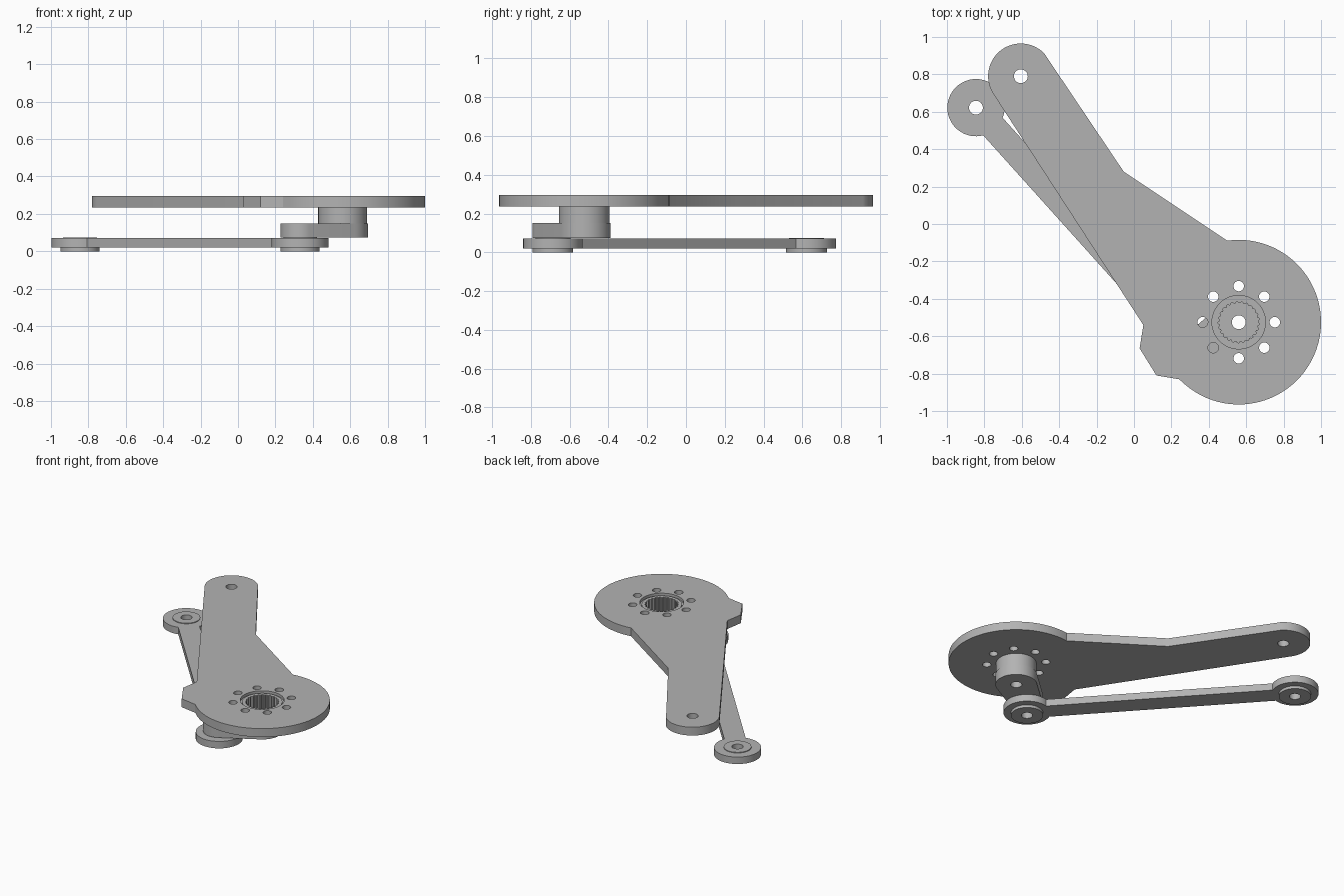
import bpy
import bmesh
from math import radians, cos, sin, atan2, asin, degrees, hypot

cube = bpy.data.objects.get("Cube")
if cube:
    bpy.data.objects.remove(cube, do_unlink=True)

grey = bpy.data.materials.new("plain grey")
grey.use_nodes = True
grey.diffuse_color = (0.45, 0.45, 0.45, 1)
grey.node_tree.nodes["Principled BSDF"].inputs["Base Color"].default_value = grey.diffuse_color

HUB = (0.56, -0.525)
CRANK_PIN = (0.332, -0.687)
LINK_PIN = (-0.845, 0.622)
ARM_TIP = (-0.605, 0.79)
BORE = 0.037


def arc(c, r, a0=0, a1=360, n=48):
    """Points along an arc; a full circle does not repeat its first point."""
    full = a1 - a0 == 360
    steps = n if full else n - 1
    return [(c[0] + r * cos(radians(a0 + (a1 - a0) * i / steps)),
             c[1] + r * sin(radians(a0 + (a1 - a0) * i / steps))) for i in range(n)]


def capsule(c0, r0, c1, r1):
    """Two circles joined by their outer tangents."""
    dx, dy = c1[0] - c0[0], c1[1] - c0[1]
    a = degrees(atan2(dy, dx))
    t = 90 + degrees(asin((r1 - r0) / hypot(dx, dy)))
    return arc(c0, r0, a + t, a + 360 - t, 32) + arc(c1, r1, a - t, a + t, 32)


def slab(name, z0, z1, *loops):
    """Extruded flat profile; the first loop is the outline, the rest are holes."""
    curve = bpy.data.curves.new(name, 'CURVE')
    curve.dimensions = '2D'
    curve.fill_mode = 'BOTH'
    curve.extrude = (z1 - z0) / 2
    for loop in loops:
        spline = curve.splines.new('POLY')
        spline.points.add(len(loop) - 1)
        for point, (x, y) in zip(spline.points, loop):
            point.co = (x, y, 0, 1)
        spline.use_cyclic_u = True
    temp = bpy.data.objects.new(name + " profile", curve)
    mesh = bpy.data.meshes.new_from_object(temp)
    bpy.data.objects.remove(temp)
    bpy.data.curves.remove(curve)

    bm = bmesh.new()
    bm.from_mesh(mesh)
    bmesh.ops.remove_doubles(bm, verts=bm.verts, dist=0.0001)
    bmesh.ops.recalc_face_normals(bm, faces=bm.faces)
    bmesh.ops.translate(bm, verts=bm.verts, vec=(0, 0, (z0 + z1) / 2))
    bm.to_mesh(mesh)
    bm.free()
    mesh.name = name
    mesh.materials.clear()
    mesh.materials.append(grey)
    obj = bpy.data.objects.new(name, mesh)
    bpy.context.collection.objects.link(obj)
    bpy.ops.object.select_all(action='DESELECT')
    obj.select_set(True)
    bpy.context.view_layer.objects.active = obj
    bpy.ops.object.shade_smooth_by_angle(angle=radians(25))
    return obj


# Upper arm plate with round hub, stop lug and a ring of bolt holes
outline = (arc(ARM_TIP, 0.175, 45, 210, 32)
           + [(0.05, -0.54), (0.03, -0.665), (0.12, -0.81), (0.24, -0.83)]
           + arc(HUB, 0.44, 226, 458, 64) + [(-0.055, 0.28)])
bolt_holes = [arc(p, 0.028, n=24) for p in arc(HUB, 0.193, n=8)]
slab("arm_plate", 0.235, 0.295, outline, arc(HUB, 0.143), arc(ARM_TIP, BORE, n=32), *bolt_holes)

# Splined drive boss filling the hub opening
teeth = 25
spline_bore = []
for i, r in enumerate([0.102, 0.102, 0.11, 0.11] * teeth):
    a = 2 * 3.14159265 * i / (4 * teeth)
    spline_bore.append((HUB[0] + r * cos(a), HUB[1] + r * sin(a)))
slab("drive_boss", 0.15, 0.283, arc(HUB, 0.131), spline_bore)
slab("hub_collar", 0.235, 0.276, arc(HUB, 0.143), arc(HUB, 0.131))

# Crank joining the boss to the lower link
slab("crank", 0.075, 0.15, capsule(CRANK_PIN, 0.105, HUB, 0.135),
     arc(HUB, BORE, n=32), arc(CRANK_PIN, BORE, n=32))

# Lower link: straight bar between two round eyes
dx, dy = CRANK_PIN[0] - LINK_PIN[0], CRANK_PIN[1] - LINK_PIN[1]
a = degrees(atan2(dy, dx))
neck = degrees(asin(0.07 / 0.153))
slab("link_bar", 0.02, 0.07,
     arc(LINK_PIN, 0.153, a + neck, a + 360 - neck)
     + arc(CRANK_PIN, 0.153, a - 180 + neck, a + 180 - neck),
     arc(LINK_PIN, BORE, n=32), arc(CRANK_PIN, BORE, n=32))

# Bearing pads under and over each link eye
for side, pin in (("outer", LINK_PIN), ("crank", CRANK_PIN)):
    slab(side + "_lower_pad", 0, 0.02, arc(pin, 0.105), arc(pin, BORE, n=32))
    slab(side + "_upper_pad", 0.07, 0.075, arc(pin, 0.09), arc(pin, BORE, n=32))
